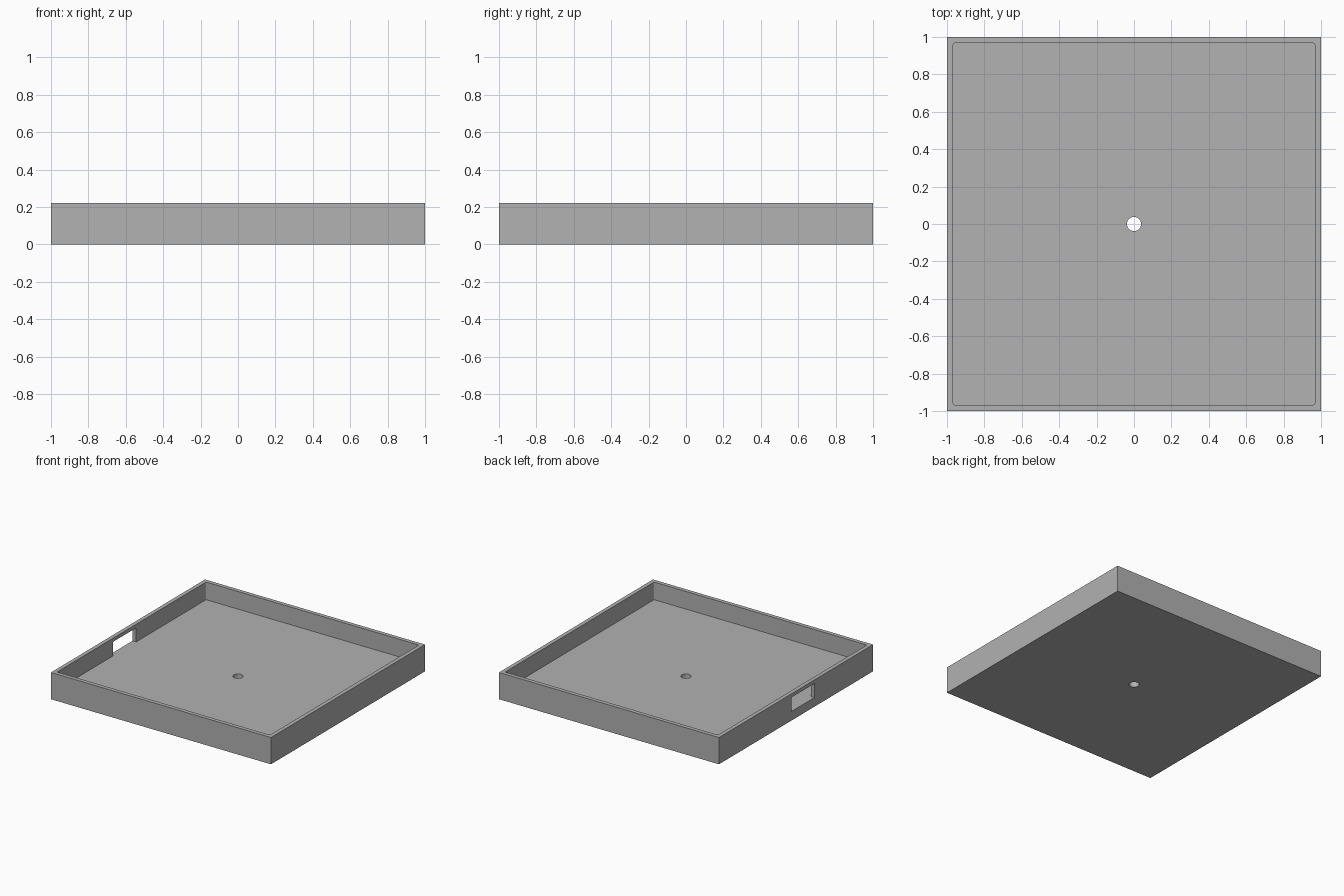
import bpy

HEIGHT = 0.22
FLOOR = 0.075
INNER = 0.967

cube = bpy.data.objects.get("Cube")
if cube:
    bpy.data.objects.remove(cube, do_unlink=True)

grey = bpy.data.materials.new("plain grey")
grey.use_nodes = True
colour = (0.445, 0.445, 0.445, 1)
grey.diffuse_color = colour
grey.node_tree.nodes["Principled BSDF"].inputs["Base Color"].default_value = colour


def apply_modifier(obj, modifier):
    bpy.ops.object.select_all(action="DESELECT")
    obj.select_set(True)
    bpy.context.view_layer.objects.active = obj
    bpy.ops.object.modifier_apply(modifier=modifier.name)


def box(name, low, high):
    """Box between two opposite corners."""
    centre = [(a + b) / 2 for a, b in zip(low, high)]
    bpy.ops.mesh.primitive_cube_add(size=1, location=centre)
    obj = bpy.context.object
    obj.name = name
    obj.scale = [b - a for a, b in zip(low, high)]
    bpy.ops.object.transform_apply(location=True, rotation=False, scale=True)
    obj.data.materials.append(grey)
    return obj


def cut(target, cutter):
    """Subtract the cutter and discard it."""
    cutter.hide_render = True
    modifier = target.modifiers.new("cut", "BOOLEAN")
    modifier.operation = "DIFFERENCE"
    modifier.solver = "EXACT"
    modifier.object = cutter
    apply_modifier(target, modifier)
    bpy.data.objects.remove(cutter, do_unlink=True)


# Outer body of the tray
tray = box("tray", (-1, -1, 0), (1, 1, HEIGHT))

# Open interior with slightly rounded corners
cavity = box("cavity_cutter", (-INNER, -INNER, FLOOR), (INNER, INNER, HEIGHT + 0.2))
bevel = cavity.modifiers.new("round corners", "BEVEL")
bevel.width = 0.01
bevel.segments = 4
bevel.limit_method = "WEIGHT"
weights = cavity.data.attributes.new("bevel_weight_edge", "FLOAT", "EDGE")
for edge in cavity.data.edges:
    a, b = (cavity.data.vertices[i].co for i in edge.vertices)
    weights.data[edge.index].value = float(abs(a.z - b.z) > 0.1)
apply_modifier(cavity, bevel)
cut(tray, cavity)

# Cable slot through the right wall, starting level with the floor
cut(tray, box("slot_cutter", (-1.1, -0.24, FLOOR), (-0.9, 0.06, 0.19)))

# Round hole through the middle of the floor
bpy.ops.mesh.primitive_cylinder_add(vertices=48, radius=0.038, depth=0.4)
hole = bpy.context.object
hole.name = "hole_cutter"
hole.data.materials.append(grey)
cut(tray, hole)

# Smooth the hole and corner fillets, keep all other edges sharp
bpy.ops.object.select_all(action="DESELECT")
tray.select_set(True)
bpy.context.view_layer.objects.active = tray
bpy.ops.object.shade_smooth_by_angle()
